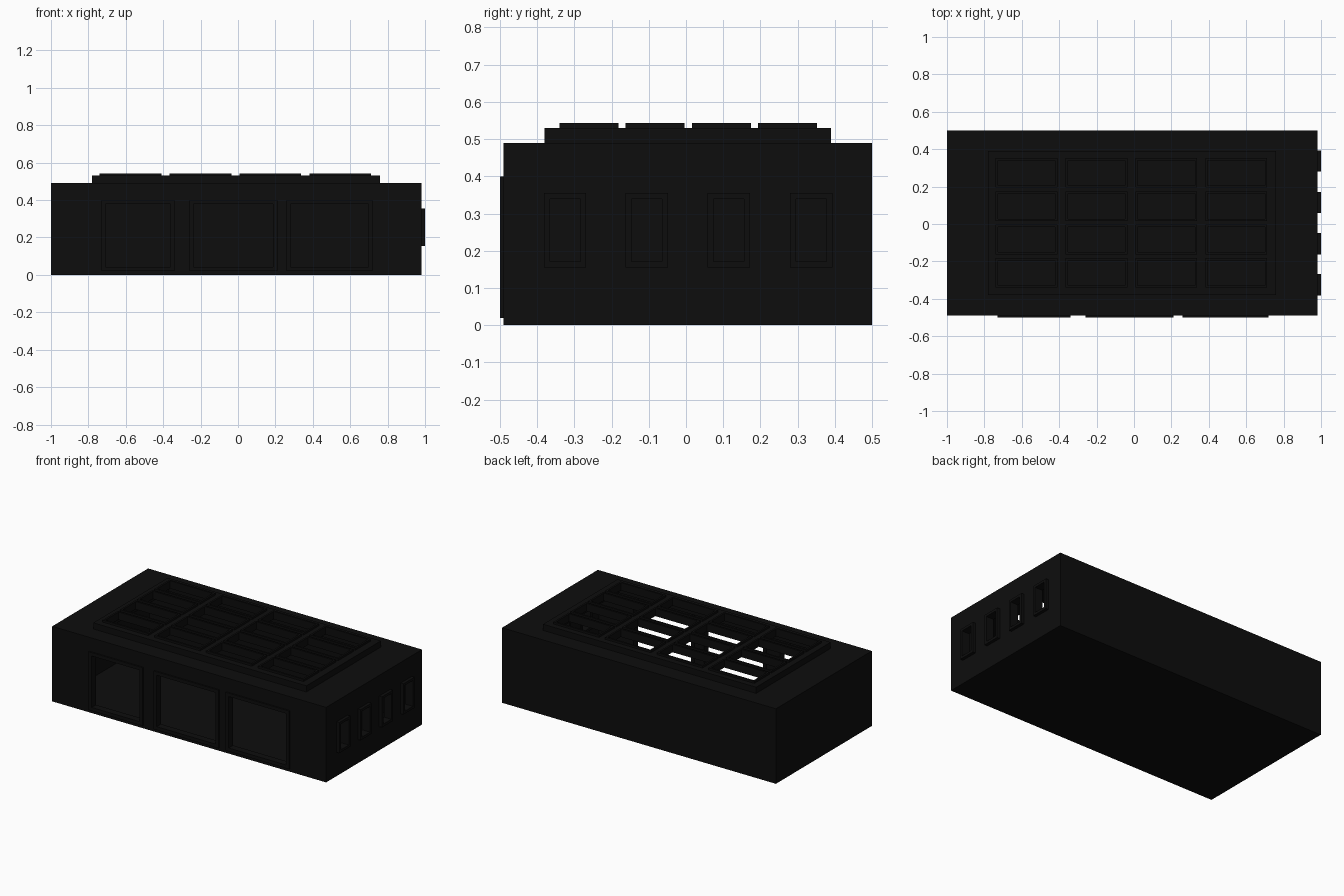
import bpy, bmesh
from mathutils import Vector

if "Cube" in bpy.data.objects:
    bpy.data.objects.remove(bpy.data.objects["Cube"])


def inside(p, rects):
    return any(a < p[0] < b and c < p[1] < d for a, b, c, d in rects)


def plate(name, axis, outer, holes, d0, d1):
    """Flat slab perpendicular to an axis, with rectangular holes (u0, u1, v0, v1)."""
    rects = [outer] + holes
    us = sorted({r for q in rects for r in q[:2]})
    vs = sorted({r for q in rects for r in q[2:]})
    place = {'x': lambda u, v: (d0, u, v),
             'y': lambda u, v: (u, d0, v),
             'z': lambda u, v: (u, v, d0)}[axis]
    bm = bmesh.new()
    grid = [[bm.verts.new(place(u, v)) for v in vs] for u in us]
    for i in range(len(us) - 1):
        for j in range(len(vs) - 1):
            mid = ((us[i] + us[i + 1]) / 2, (vs[j] + vs[j + 1]) / 2)
            if not inside(mid, holes):
                bm.faces.new((grid[i][j], grid[i + 1][j], grid[i + 1][j + 1], grid[i][j + 1]))
    ext = bmesh.ops.extrude_face_region(bm, geom=bm.faces[:])
    step = Vector([d1 - d0 if axis == a else 0 for a in 'xyz'])
    bmesh.ops.translate(bm, vec=step, verts=[g for g in ext['geom'] if isinstance(g, bmesh.types.BMVert)])
    loose = [v for v in bm.verts if not v.link_faces]
    bmesh.ops.delete(bm, geom=loose, context='VERTS')
    bmesh.ops.recalc_face_normals(bm, faces=bm.faces[:])
    mesh = bpy.data.meshes.new(name)
    bm.to_mesh(mesh)
    bm.free()
    ob = bpy.data.objects.new(name, mesh)
    bpy.context.collection.objects.link(ob)
    mat = bpy.data.materials.get("dark") or bpy.data.materials.new("dark")
    mat.diffuse_color = (0.004, 0.004, 0.004, 1)
    mat.use_nodes = True
    mat.node_tree.nodes["Principled BSDF"].inputs["Base Color"].default_value = mat.diffuse_color
    mesh.materials.append(mat)
    return ob


def inset(r, w):
    return (r[0] + w, r[1] - w, r[2] + w, r[3] - w)


X0, X1, Y0, Y1 = -1.0, 0.98, -0.49, 0.50
WALL, FLOOR, CEIL, TOP = 0.03, 0.02, 0.46, 0.49

# Floor, back wall and left wall
plate("floor", 'z', (X0, X1, Y0, Y1), [], 0, FLOOR)
plate("back_wall", 'y', (X0, X1, FLOOR, CEIL), [], Y1 - WALL, Y1)
plate("left_wall", 'x', (Y0 + WALL, Y1 - WALL, FLOOR, CEIL), [], X0, X0 + WALL)

# Front wall with three bay openings, each with a slim raised frame
bays = [(-0.73, -0.34, 0.02, 0.40), (-0.26, 0.21, 0.02, 0.40), (0.26, 0.72, 0.02, 0.40)]
plate("front_wall", 'y', (X0, X1, FLOOR, CEIL), [inset(b, 0.012) for b in bays], Y0, Y0 + WALL)
for b in bays:
    plate("bay_frame", 'y', b, [inset(b, 0.022)], Y0 - 0.01, Y0 + WALL + 0.005)

# Right wall with four framed windows
wins = [(y - 0.057, y + 0.057, 0.155, 0.355) for y in (-0.325, -0.105, 0.115, 0.337)]
plate("right_wall", 'x', (Y0 + WALL, Y1 - WALL, FLOOR, CEIL), [inset(w, 0.008) for w in wins], X1 - WALL, X1)
for w in wins:
    plate("window_frame", 'x', w, [inset(w, 0.016)], X1 - WALL - 0.005, 1.0)

# Roof slab with skylight opening
sky = (-0.78, 0.76, -0.38, 0.39)
plate("roof", 'z', (X0, X1, Y0, Y1), [inset(sky, 0.03)], CEIL, TOP)

# Skylight curb and its 4 x 4 grid of framed open lights
lights = [(-0.74 + 0.374 * i, -0.41 + 0.374 * i, -0.34 + 0.178 * j, -0.182 + 0.178 * j)
          for i in range(4) for j in range(4)]
plate("skylight_grid", 'z', sky, [inset(p, 0.008) for p in lights], TOP, 0.53)
for p in lights:
    plate("skylight_frame", 'z', p, [inset(p, 0.012)], 0.515, 0.543)
